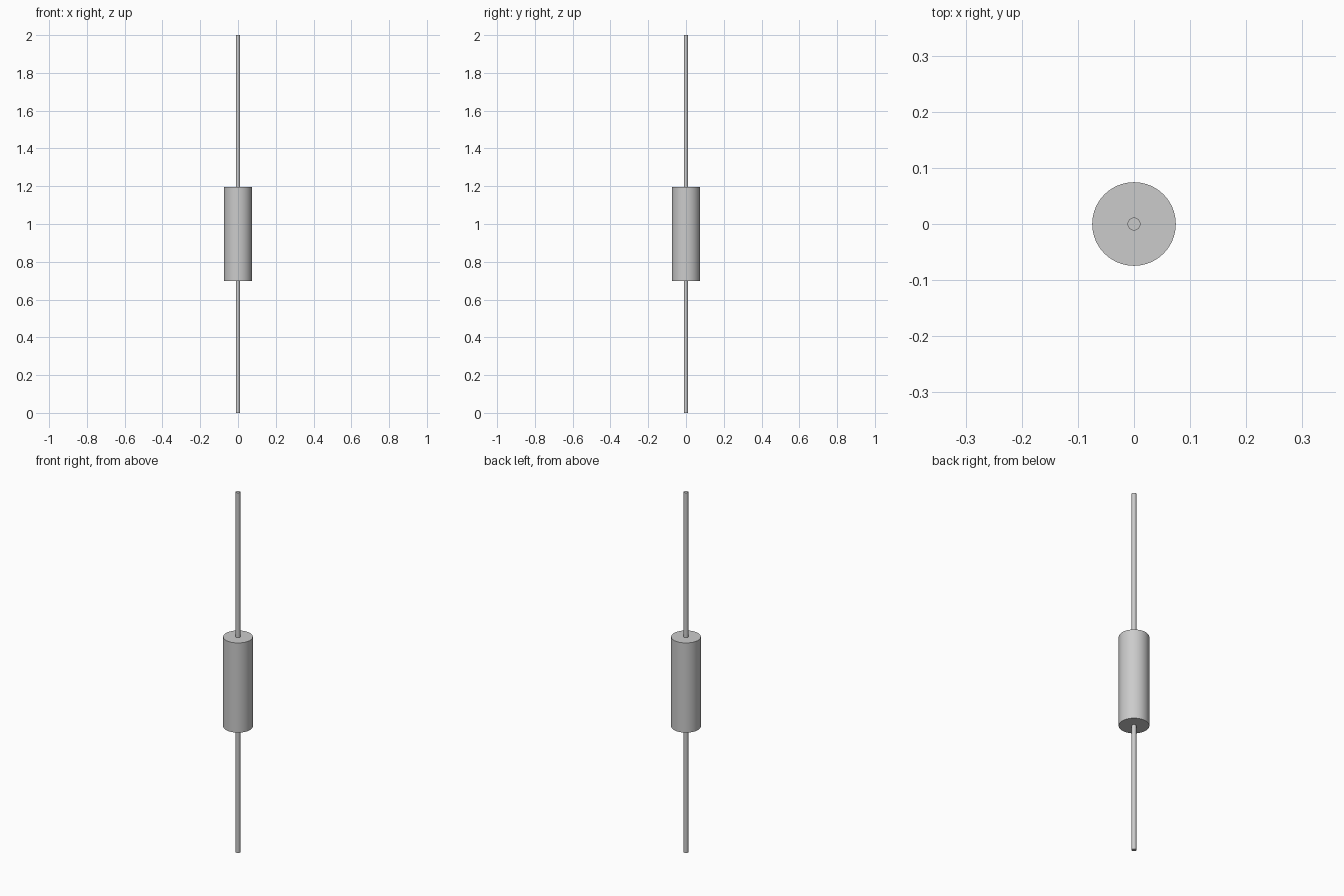
import bpy, math

if "Cube" in bpy.data.objects:
    bpy.data.objects.remove(bpy.data.objects["Cube"])


def rod(name, radius, z0, z1, sides):
    """Upright smooth-shaded cylinder between two heights."""
    bpy.ops.mesh.primitive_cylinder_add(vertices=sides, radius=radius, depth=z1 - z0,
                                        location=(0, 0, (z0 + z1) / 2))
    obj = bpy.context.object
    obj.name = name
    bpy.ops.object.shade_smooth_by_angle(angle=math.radians(35))
    return obj


BODY_BOTTOM, BODY_TOP = 0.698, 1.196

# Cylindrical component body
rod("body", 0.0745, BODY_BOTTOM, BODY_TOP, 64)

# Thin wire leads leaving each end of the body
rod("lower_lead", 0.0115, 0.0, BODY_BOTTOM, 32)
rod("upper_lead", 0.0115, BODY_TOP, 2.0, 32)
